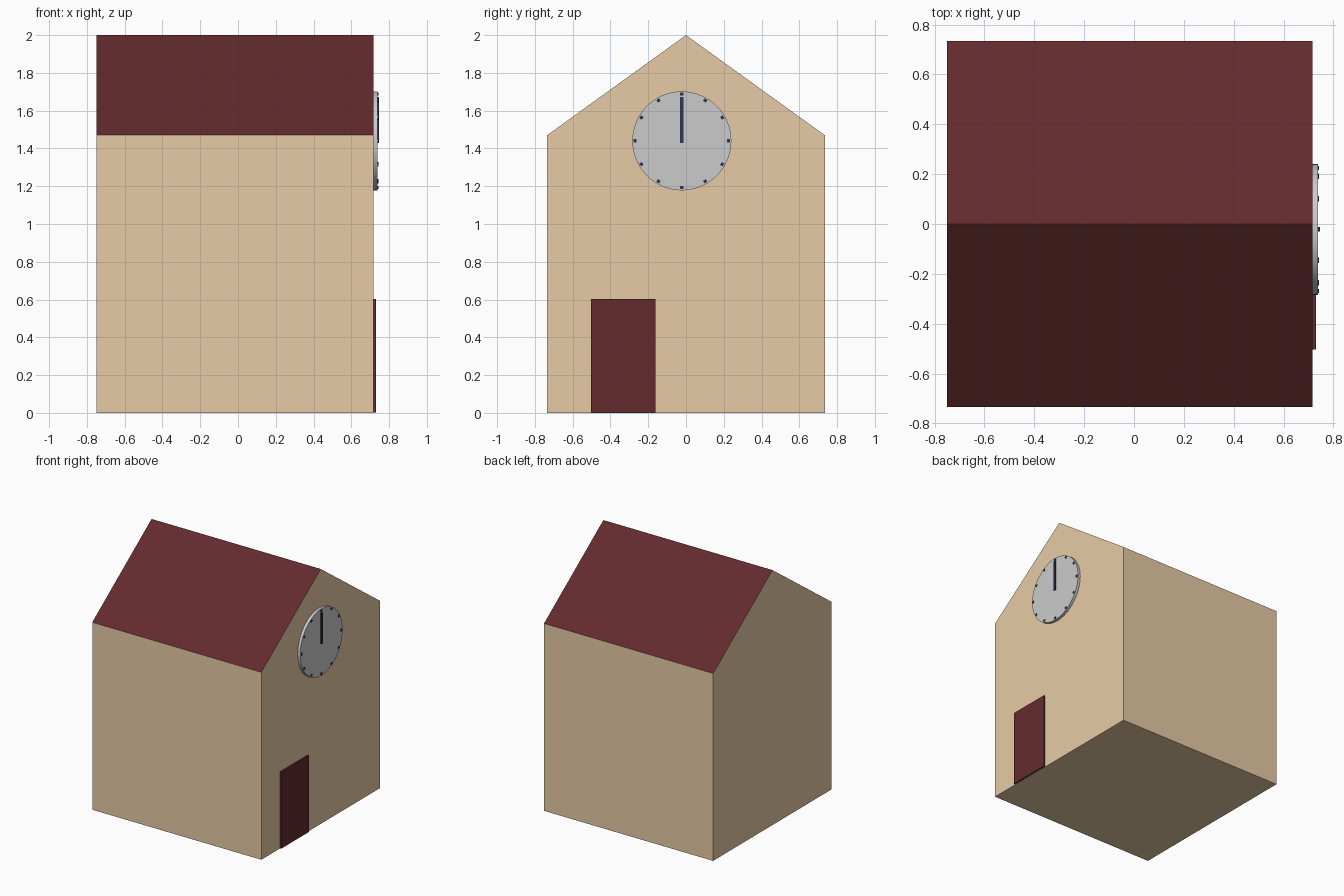
import bpy, bmesh
from math import pi, sin, cos
from mathutils import Matrix

if "Cube" in bpy.data.objects:
    bpy.data.objects.remove(bpy.data.objects["Cube"])


def material(name, rgb):
    m = bpy.data.materials.new(name)
    m.diffuse_color = (*rgb, 1)
    m.use_nodes = True
    m.node_tree.nodes["Principled BSDF"].inputs["Base Color"].default_value = m.diffuse_color
    return m


TAN = material("tan_wall", (0.80, 0.60, 0.38))
RED = material("dark_red", (0.125, 0.024, 0.026))
NAVY = material("navy", (0.03, 0.035, 0.08))
X0, X1 = -0.75, 0.717          # back and face of the gable walls
CY, CZ = -0.022, 1.44          # clock centre


def add_object(name, bm, *mats):
    bmesh.ops.recalc_face_normals(bm, faces=bm.faces)
    me = bpy.data.meshes.new(name)
    bm.to_mesh(me)
    bm.free()
    for m in mats:
        me.materials.append(m)
    ob = bpy.data.objects.new(name, me)
    bpy.context.collection.objects.link(ob)
    return ob


def box(name, lo, hi, mat, angle=0, pivot=(0, 0, 0)):
    size = [b - a for a, b in zip(lo, hi)]
    mid = [(a + b) / 2 for a, b in zip(lo, hi)]
    bm = bmesh.new()
    bmesh.ops.create_cube(bm, size=1)
    bmesh.ops.scale(bm, vec=size, verts=bm.verts)
    bmesh.ops.translate(bm, vec=mid, verts=bm.verts)
    bmesh.ops.rotate(bm, cent=pivot, matrix=Matrix.Rotation(angle, 3, 'X'), verts=bm.verts)
    return add_object(name, bm, mat)


# house: gable profile extruded along x, sloping faces in roof colour
bm = bmesh.new()
profile = [(-0.735, 0), (0.735, 0), (0.735, 1.47), (0, 2), (-0.735, 1.47)]
face = bm.faces.new([bm.verts.new((X0, y, z)) for y, z in profile])
ext = bmesh.ops.extrude_face_region(bm, geom=[face], use_keep_orig=True)
bmesh.ops.translate(bm, vec=(X1 - X0, 0, 0),
                    verts=[g for g in ext["geom"] if isinstance(g, bmesh.types.BMVert)])
bmesh.ops.recalc_face_normals(bm, faces=bm.faces)
for f in bm.faces:
    if f.normal.z > 0.3:
        f.material_index = 1
add_object("house_body_and_roof", bm, TAN, RED)

# door
box("door", (X1 - 0.01, -0.503, 0.003), (0.73, -0.162, 0.603), RED)

# clock face
bm = bmesh.new()
bmesh.ops.create_cone(bm, cap_ends=True, segments=64, radius1=0.262, radius2=0.262, depth=0.034,
                      matrix=Matrix.Translation((0.722, CY, CZ)) @ Matrix.Rotation(pi / 2, 4, 'Y'))
clock = add_object("clock_face", bm)
bpy.context.view_layer.objects.active = clock
clock.select_set(True)
bpy.ops.object.shade_smooth_by_angle(angle=0.6)

# hour marks
for i in range(12):
    box(f"hour_mark_{i + 1}", (0.73, CY - 0.009, CZ + 0.239), (0.743, CY + 0.009, CZ + 0.255),
        NAVY, i * pi / 6, (0, CY, CZ))

# clock hands, both at twelve
box("minute_hand", (0.735, CY - 0.009, CZ - 0.01), (0.746, CY + 0.009, CZ + 0.232), NAVY)
